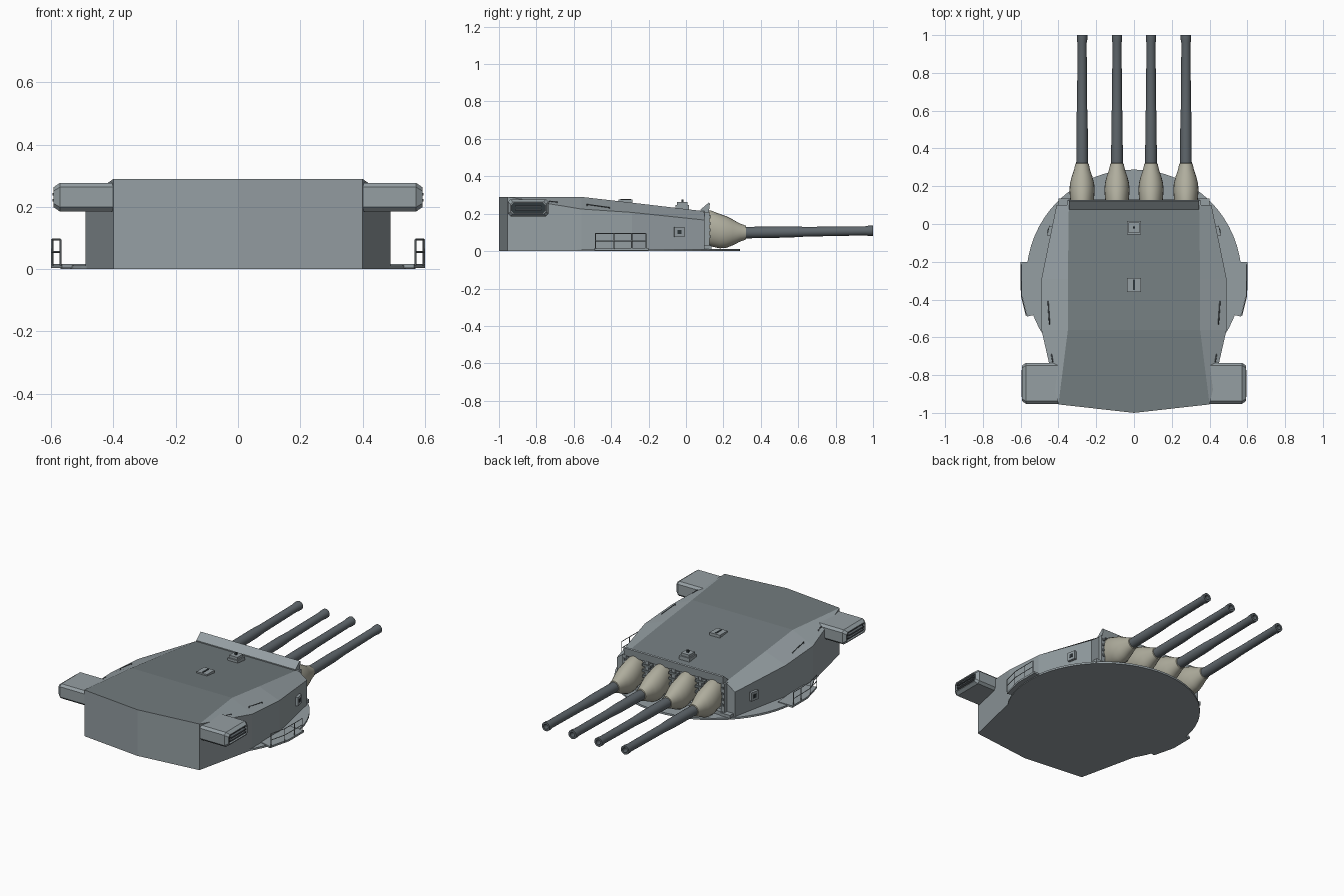
import bpy, bmesh, math
from mathutils import Vector

if "Cube" in bpy.data.objects:
    bpy.data.objects.remove(bpy.data.objects["Cube"])


def mat(name, r, g, b):
    m = bpy.data.materials.new(name)
    m.diffuse_color = (r, g, b, 1)
    m.use_nodes = True
    m.node_tree.nodes["Principled BSDF"].inputs["Base Color"].default_value = m.diffuse_color
    return m


GREY = mat("armour_grey", .30, .345, .365)
ROOF = mat("roof_grey", .17, .2, .21)
GUN = mat("gun_steel", .115, .135, .15)
CREAM = mat("canvas", .43, .42, .34)
DARK = mat("dark", .03, .04, .045)


def mesh(name, verts, faces, mats, mirror=False, idx=None):
    me = bpy.data.meshes.new(name)
    me.from_pydata(verts, [], faces)
    for m in mats:
        me.materials.append(m)
    if idx:
        for p, i in zip(me.polygons, idx):
            p.material_index = i
    bm = bmesh.new()
    bm.from_mesh(me)
    bmesh.ops.recalc_face_normals(bm, faces=bm.faces)
    bm.to_mesh(me)
    bm.free()
    ob = bpy.data.objects.new(name, me)
    bpy.context.collection.objects.link(ob)
    if mirror:
        mod = ob.modifiers.new("Mirror", "MIRROR")
        mod.use_clip = True
    return ob


def prism(name, pts, lo, hi, m, mirror=False, axis=2):
    """Extrude a 2D outline along z (axis 2) or x (axis 0)."""
    n = len(pts)
    put = (lambda p, h: (p[0], p[1], h)) if axis == 2 else (lambda p, h: (h, p[0], p[1]))
    v = [put(p, h) for h in (lo, hi) for p in pts]
    f = [list(range(n)), list(range(n, 2 * n))]
    f += [(i, (i + 1) % n, n + (i + 1) % n, n + i) for i in range(n)]
    return mesh(name, v, f, [m], mirror)


def box(name, x, y, z, m, mirror=False):
    return prism(name, [(x[0], y[0]), (x[1], y[0]), (x[1], y[1]), (x[0], y[1])], *z, m, mirror)


def loft(name, rings, m, n=24, closed=False):
    """Skin elliptical rings (x, y, z, half width, half height) along y."""
    v = [(x + w * math.cos(2 * math.pi * i / n), y, z + h * math.sin(2 * math.pi * i / n))
         for x, y, z, w, h in rings for i in range(n)]
    f = [(r * n + i, r * n + (i + 1) % n, (r + 1) * n + (i + 1) % n, (r + 1) * n + i)
         for r in range(len(rings) - 1) for i in range(n)]
    f += [list(range(n)), list(range((len(rings) - 1) * n, len(rings) * n))]
    ob = mesh(name, v, f, [m])
    bpy.context.view_layer.objects.active = ob
    ob.select_set(True)
    bpy.ops.object.shade_smooth_by_angle(angle=math.radians(35))
    ob.select_set(False)
    return ob


def rods(name, paths, r, m, mirror=True):
    cu = bpy.data.curves.new(name, "CURVE")
    cu.dimensions = "3D"
    cu.bevel_depth, cu.bevel_resolution = r, 0
    cu.use_fill_caps = True
    for path in paths:
        s = cu.splines.new("POLY")
        s.points.add(len(path) - 1)
        for p, c in zip(s.points, path):
            p.co = (*c, 1)
    cu.materials.append(m)
    ob = bpy.data.objects.new(name, cu)
    bpy.context.collection.objects.link(ob)
    if mirror:
        ob.modifiers.new("Mirror", "MIRROR")


# Armoured gunhouse: half shell, mirrored
V = [(0, -1, 0), (.40, -.955, 0), (.49, -.56, 0), (.49, -.29, 0), (.41, .10, 0), (0, .10, 0),
     (.49, -.56, .225), (.49, -.29, .207), (.41, .10, .166),
     (0, -1, .29), (.40, -.955, .29), (.35, -.56, .29), (.35, -.29, .259), (.345, .10, .213),
     (0, -.56, .29), (0, -.29, .259), (0, .10, .213)]
F = [(0, 1, 10, 9), (1, 2, 6, 10), (2, 3, 7, 6), (3, 4, 8, 7), (10, 6, 11), (6, 7, 12, 11),
     (7, 8, 13, 12), (4, 5, 16, 13, 8), (0, 5, 4, 3, 2, 1),
     (9, 10, 11, 14), (14, 11, 12, 15), (15, 12, 13, 16)]
mesh("gunhouse", V, F, [GREY, ROOF], True, [0] * 9 + [1] * 3)

# Round base plate and side platforms
N = 64
prism("base_plate", [(.57 * math.cos(2 * math.pi * i / N), -.282 + .57 * math.sin(2 * math.pi * i / N))
                     for i in range(N)], 0, .012, GREY)
prism("side_platform", [(.50, -.2), (.60, -.2), (.60, -.35), (.565, -.49), (.48, -.47)], .004, .016, GREY, True)

# Platform railings
rail = [(.597, -.215), (.597, -.29), (.595, -.385), (.57, -.485)]
rods("railing", [[(x, y, z) for x, y in rail] for z in (.055, .095)]
     + [[(x, y, .012), (x, y, .095)] for x, y in rail], .0028, GREY)

# Tilted lip over the gun ports and front frame
prism("front_lip", [(.078, .205), (.078, .222), (.122, .26), (.128, .255), (.122, .205)], -.345, .345, GREY, axis=0)
box("front_sill", (-.345, .345), (.09, .13), (.008, .035), GREY)
for i in range(5):
    x = -.37 + i * .185
    x = max(-.342, min(.342, x))
    box("port_post", (x - .012, x + .012), (.09, .125), (.02, .21), GREY)
    for k in range(4):
        box("port_louvre", (x - .03, x + .03) if abs(x) < .3 else (x - .005, x + .005),
            (.09, .13), (.07 + k * .035, .085 + k * .035), ROOF)
box("deck_step", (.33, .40), (.10, .135), (.008, .03), GREY, True)

# Four guns with canvas blast bags and bored muzzles
for x in (-.275, -.09, .09, .275):
    loft("blast_bag", [(x, y, z, w, h) for y, z, w, h in (
        (.09, .125, .058, .09), (.13, .122, .063, .096), (.18, .107, .067, .092), (.215, .102, .064, .085),
        (.25, .1, .055, .069), (.285, .099, .043, .05), (.32, .099, .035, .037), (.322, .099, .03, .03))], CREAM)
    loft("gun_barrel", [(x, y, .099 + (y - .32) * .0147, r, r) for y, r in (
        (.25, .031), (.55, .03), (.64, .026), (.96, .0245), (.975, .0275), (1, .0275),
        (1, .015), (.94, .015))], GUN, 20)

# Rangefinder arms with chamfered ends and recessed windows
y0, y1, z0, z1 = -.952, -.735, .185, .277


def octo(x, d, c):
    a, b, e, f = y0 + d, y1 - d, z0 + d, z1 - d
    return [(x, p, q) for p, q in ((a + c, e), (b - c, e), (b, e + c), (b, f - c),
                                   (b - c, f), (a + c, f), (a, f - c), (a, e + c))]


R = octo(.36, 0, .014) + octo(.572, 0, .014) + octo(.592, .014, .012) + octo(.592, .02, .01) + octo(.578, .02, .01)
faces = [(r * 8 + i, r * 8 + (i + 1) % 8, r * 8 + 8 + (i + 1) % 8, r * 8 + 8 + i)
         for r in range(4) for i in range(8)] + [list(range(8)), list(range(32, 40))]
mesh("rangefinder_arm", R, faces, [GREY, DARK], True, [0] * 33 + [1])
for z in (.218, .236):
    box("window_bar", (.577, .596), (-.915, -.772), (z, z + .008), GUN, True)


# Roof fittings
def slope(y):
    return .29 - max(0, y + .56) * .1167


box("roof_sight", (-.036, .036), (-.055, .017), (slope(.0) - .02, .262 - .016), GREY)
box("roof_sight_cap", (-.028, .028), (-.047, .009), (.24, .262), GREY)
box("roof_sight_post", (-.006, .006), (-.025, -.013), (.26, .276), DARK)
box("roof_hatch", (-.036, .036), (-.36, -.285), (.245, .276), GREY)
box("hatch_slot", (-.005, .005), (-.35, -.295), (.27, .279), DARK)

# Side sight ports, turned to lie on the angled wall
for s in (-1, 1):
    for name, h, t, m in (("side_sight", .027, .014, GREY), ("side_sight_lens", .011, .017, DARK)):
        ob = box(name, (-t, t), (-h, h), (-h, h), m)
        ob.location = (s * .441, -.038, .103)
        ob.rotation_euler.z = s * math.atan2(.08, .39)

# Grab rails on the shoulders
rods("shoulder_rail", [
    [(.447, -.53, .236), (.447, -.53, .25), (.455, -.41, .233), (.455, -.41, .22)],
    [(.43, -.73, .25), (.43, -.73, .267), (.437, -.69, .262), (.437, -.69, .245)]], .003, GUN)
